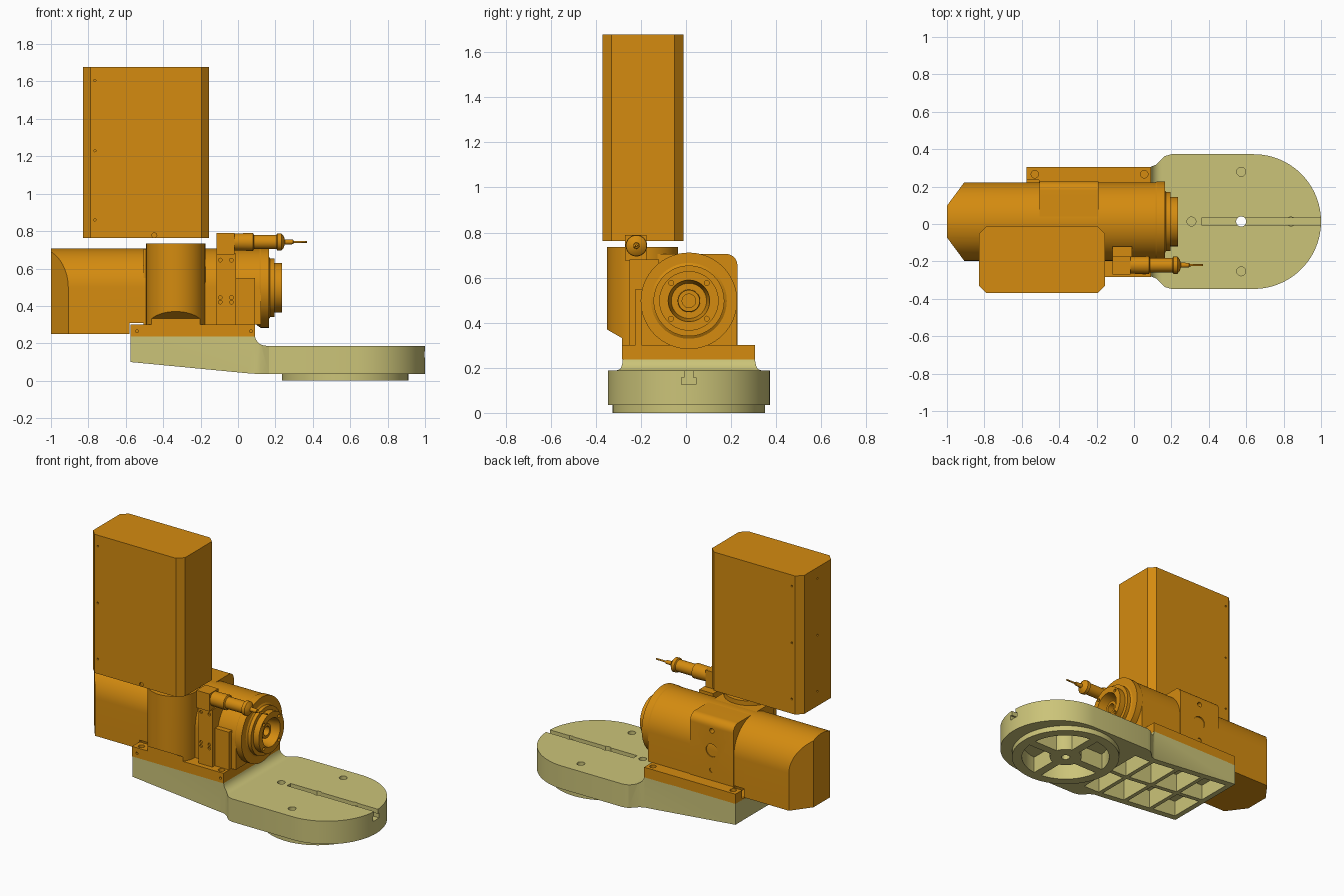
import bpy, bmesh, math
from mathutils import Vector

cube = bpy.data.objects.get("Cube")
if cube:
    bpy.data.objects.remove(cube, do_unlink=True)


def material(name, rgb):
    m = bpy.data.materials.new(name)
    m.use_nodes = True
    m.diffuse_color = (*rgb, 1)
    m.node_tree.nodes["Principled BSDF"].inputs["Base Color"].default_value = (*rgb, 1)
    return m


ORANGE = material("orange paint", (0.66, 0.26, 0.005))
KHAKI = material("khaki paint", (0.60, 0.55, 0.19))
CY = 0.013          # centre line in y
AXIS_Z = 0.497      # height of the spindle axis


def finish(name, bm, mat):
    bmesh.ops.remove_doubles(bm, verts=bm.verts, dist=1e-5)
    bmesh.ops.recalc_face_normals(bm, faces=bm.faces)
    mesh = bpy.data.meshes.new(name)
    bm.to_mesh(mesh)
    bm.free()
    mesh.materials.append(mat)
    obj = bpy.data.objects.new(name, mesh)
    bpy.context.collection.objects.link(obj)
    return obj


def prism(name, pts, axis, lo, hi, mat=ORANGE):
    """Extrude a 2D outline along x (y,z), y (x,z) or z (x,y)."""
    place = {"x": lambda a, b: (lo, a, b), "y": lambda a, b: (a, lo, b),
             "z": lambda a, b: (a, b, lo)}[axis]
    bm = bmesh.new()
    face = bm.faces.new([bm.verts.new(place(*p)) for p in pts])
    ext = bmesh.ops.extrude_face_region(bm, geom=[face])["geom"]
    step = Vector([(hi - lo) * (axis == k) for k in "xyz"])
    bmesh.ops.translate(bm, vec=step, verts=[v for v in ext if isinstance(v, bmesh.types.BMVert)])
    return finish(name, bm, mat)


def arc(cx, cy, r, a0, a1, n):
    return [(cx + r * math.cos(math.radians(a0 + (a1 - a0) * i / n)),
             cy + r * math.sin(math.radians(a0 + (a1 - a0) * i / n))) for i in range(n + 1)]


def rod(name, a, b, r, axis, lo, hi, mat=ORANGE, n=32):
    return prism(name, arc(a, b, r, 0, 360, n)[:-1], axis, lo, hi, mat)


def box(name, x, y, z, mat=ORANGE):
    return prism(name, [(x[0], y[0]), (x[1], y[0]), (x[1], y[1]), (x[0], y[1])], "z", *z, mat)


def lathe(name, profile, y, z, mat=ORANGE, n=64):
    """Spin (x, radius) points about an axis parallel to x."""
    bm = bmesh.new()
    vs = [bm.verts.new((x, y + r, z)) for x, r in profile]
    es = [bm.edges.new(p) for p in zip(vs, vs[1:])]
    bmesh.ops.spin(bm, geom=vs + es, cent=(0, y, z), axis=(1, 0, 0),
                   angle=math.tau, steps=n, use_duplicate=False)
    return finish(name, bm, mat)


def combine(target, others, op="DIFFERENCE"):
    """Apply booleans and remove the helper solids."""
    for o in others:
        mod = target.modifiers.new("cut", "BOOLEAN")
        mod.operation, mod.solver, mod.object = op, "EXACT", o
        bpy.context.view_layer.objects.active = target
        bpy.ops.object.modifier_apply(modifier=mod.name)
        bpy.data.objects.remove(o, do_unlink=True)
    return target


# Base casting: side profile intersected with plan outline
side = [(-0.575, 0.10), (0.05, 0.04), (0.12, 0.035), (1.1, 0.035), (1.1, 0.187)]
side += arc(0.15, 0.247, 0.06, 270, 190, 8) + [(0.088, 0.238), (-0.575, 0.238)]
base = prism("base_casting", side, "y", -0.5, 0.5, KHAKI)
plan = [(-0.575, CY - 0.293), (0.09, CY - 0.293), (0.12, CY - 0.305), (0.165, CY - 0.35), (0.2, CY - 0.36)]
plan += arc(0.64, CY, 0.36, -90, 90, 48)
plan += [(x, 2 * CY - y) for x, y in plan[4::-1]]
combine(base, [prism("plan", plan, "z", -0.1, 0.4, KHAKI)], "INTERSECT")
combine(base, [rod("boss", 0.573, CY, 0.338, "z", 0, 0.06, KHAKI, 72)], "UNION")

# Underside pockets: sectors round the hub, ribbed cells under the arm
cuts = []
for q in range(4):
    sector = arc(0.573, CY, 0.275, q * 90 + 6, q * 90 + 84, 14) + arc(0.573, CY, 0.10, q * 90 + 74, q * 90 + 16, 8)
    cuts.append(prism("sector", sector, "z", -0.1, 0.11, KHAKI))
for x0, x1, top in ((-0.535, -0.355, 0.2), (-0.325, -0.145, 0.2), (-0.115, 0.06, 0.2), (0.09, 0.21, 0.15)):
    for s in (-1, 1):
        ys = sorted((CY + s * 0.015, CY + s * 0.25))
        cuts.append(box("cell", (x0, x1), ys, (-0.1, top), KHAKI))
# T-slot, centre hole and counterbored holes
cuts += [box("slot", (0.362, 1.1), (CY - 0.019, CY + 0.019), (0.155, 0.3), KHAKI),
         box("slot_foot", (0.362, 1.1), (CY - 0.032, CY + 0.032), (0.125, 0.157), KHAKI),
         rod("hub_bore", 0.573, CY, 0.027, "z", -0.1, 0.4, KHAKI)]
for dx, dy in ((-0.266, 0), (0.266, 0), (0, 0.266), (0, -0.266)):
    cuts.append(rod("bore", 0.573 + dx, CY + dy, 0.024, "z", 0.165, 0.3, KHAKI, 24))
combine(base, cuts)

# Mounting flange with bolt holes and a gap under the rear cover
flange = box("mounting_flange", (-0.575, 0.092), (CY - 0.297, CY + 0.293), (0.236, 0.302))
cuts = [box("gap", (-0.6, -0.507), (-0.205, 0.235), (0.245, 0.4))]
for x in (-0.53, 0.055):
    for y in (-0.25, 0.266):
        cuts.append(rod("bolt", x, y, 0.02, "z", 0.27, 0.4, n=24))
for x in (-0.54, 0.07):
    cuts.append(rod("side_bolt", x, 0.265, 0.008, "y", -0.4, -0.27, n=12))
combine(flange, cuts)


def arch(bottom):
    return [(CY - 0.21, bottom), (CY + 0.21, bottom)] + arc(CY, AXIS_Z, 0.21, 0, 180, 40)


# Rear motor cover: arched section with chamfered end
cover = prism("rear_cover", arch(0.25), "x", -1.0, -0.58)
ends = [(-0.9, CY - 0.22), (-0.5, CY - 0.22), (-0.5, CY + 0.22), (-0.9, CY + 0.22), (-1.0, CY + 0.085), (-1.0, CY - 0.085)]
combine(cover, [prism("ends", ends, "z", 0, 1)], "INTERSECT")
prism("cover_neck", arch(0.308), "x", -0.58, -0.50)

# Spindle housing and rounded gear block with rear holes
prism("spindle_housing", arch(0.3), "x", -0.5, 0.122)
block = [(-0.19, 0.3), (CY + 0.215, 0.3)] + arc(CY + 0.165, 0.655, 0.05, 0, 90, 8) + [(-0.19, 0.705)]
gear = prism("gear_block", block, "x", -0.505, -0.19)
combine(gear, [rod("port", -0.348, z, r, "y", 0.19, 0.3, n=24)
               for z, r in ((0.37, 0.016), (0.5, 0.042), (0.63, 0.016))])

# Spindle nose rings with open bore and inner hub
nose = [(0.1, 0), (0.1, 0.2), (0.122, 0.214), (0.165, 0.214), (0.165, 0.168), (0.172, 0.157), (0.195, 0.157),
        (0.195, 0.132), (0.235, 0.132), (0.235, 0.092), (0.15, 0.078), (0.15, 0.05), (0.2, 0.048),
        (0.2, 0.03), (0.13, 0.03), (0.13, 0)]
nose = lathe("spindle_nose", nose, CY, AXIS_Z)
combine(nose, [rod("screw", y, z, 0.011, "x", 0.215, 0.3, n=16)
               for y, z in arc(CY, AXIS_Z, 0.112, 45, 315, 3)])

# Vertical column with its lower overhang trimmed at a slope
column = rod("vertical_column", -0.333, -0.193, 0.158, "z", 0.3, 0.735, n=64)
combine(column, [prism("trim", [(-0.4, 0.2), (-0.284, 0.2), (-0.284, 0.332), (-0.4, 0.398)], "x", -0.6, -0.1)])

# Tall control cabinet with chamfered vertical edges and small fixings
x0, x1, y0, y1, c = -0.828, -0.155, -0.37, -0.012, 0.04
outline = [(x0 + c, y0), (x1 - c, y0), (x1, y0 + c), (x1, y1 - c),
           (x1 - c, y1), (x0 + c, y1), (x0, y1 - c), (x0, y0 + c)]
cabinet = prism("control_cabinet", outline, "z", 0.763, 1.678)
cuts = []
for z in (0.86, 1.23, 1.605):
    cuts += [rod("fixing", -0.765, z, 0.006, "y", y - 0.01, y + 0.01, n=12) for y in (y0, y1)]
    cuts.append(rod("end_fixing", -0.19, z, 0.006, "x", x0 - 0.01, x0 + 0.01, n=12))
cuts.append(rod("cable_hole", -0.447, 0.778, 0.013, "y", y0 - 0.01, y0 + 0.01, n=16))
combine(cabinet, cuts)

# Sensor bracket with paired screw holes
bracket = box("sensor_bracket", (-0.115, -0.012), (-0.25, -0.12), (0.3, 0.68))
combine(bracket, [rod("screw", x, z, 0.01, "y", -0.3, -0.24, n=16)
                  for x in (-0.095, -0.035) for z in (0.42, 0.445, 0.645)])
box("bracket_side_plate", (-0.012, 0.09), (-0.225, -0.12), (0.3, 0.55))
box("sensor_clamp", (-0.115, -0.02), (-0.27, -0.175), (0.675, 0.79))

# Slim sensor probe
lathe("sensor_probe", [(-0.03, 0), (-0.03, 0.045), (0.08, 0.048), (0.085, 0.038), (0.205, 0.038), (0.21, 0.046),
                       (0.232, 0.046), (0.245, 0.03), (0.25, 0.014), (0.295, 0.012), (0.297, 0.006),
                       (0.37, 0.005), (0.37, 0)], -0.22, 0.742, n=32)

# Smooth curved walls, keep edges crisp
for o in bpy.data.objects:
    o.select_set(o.type == "MESH")
bpy.context.view_layer.objects.active = base
bpy.ops.object.shade_smooth_by_angle(angle=math.radians(25))
